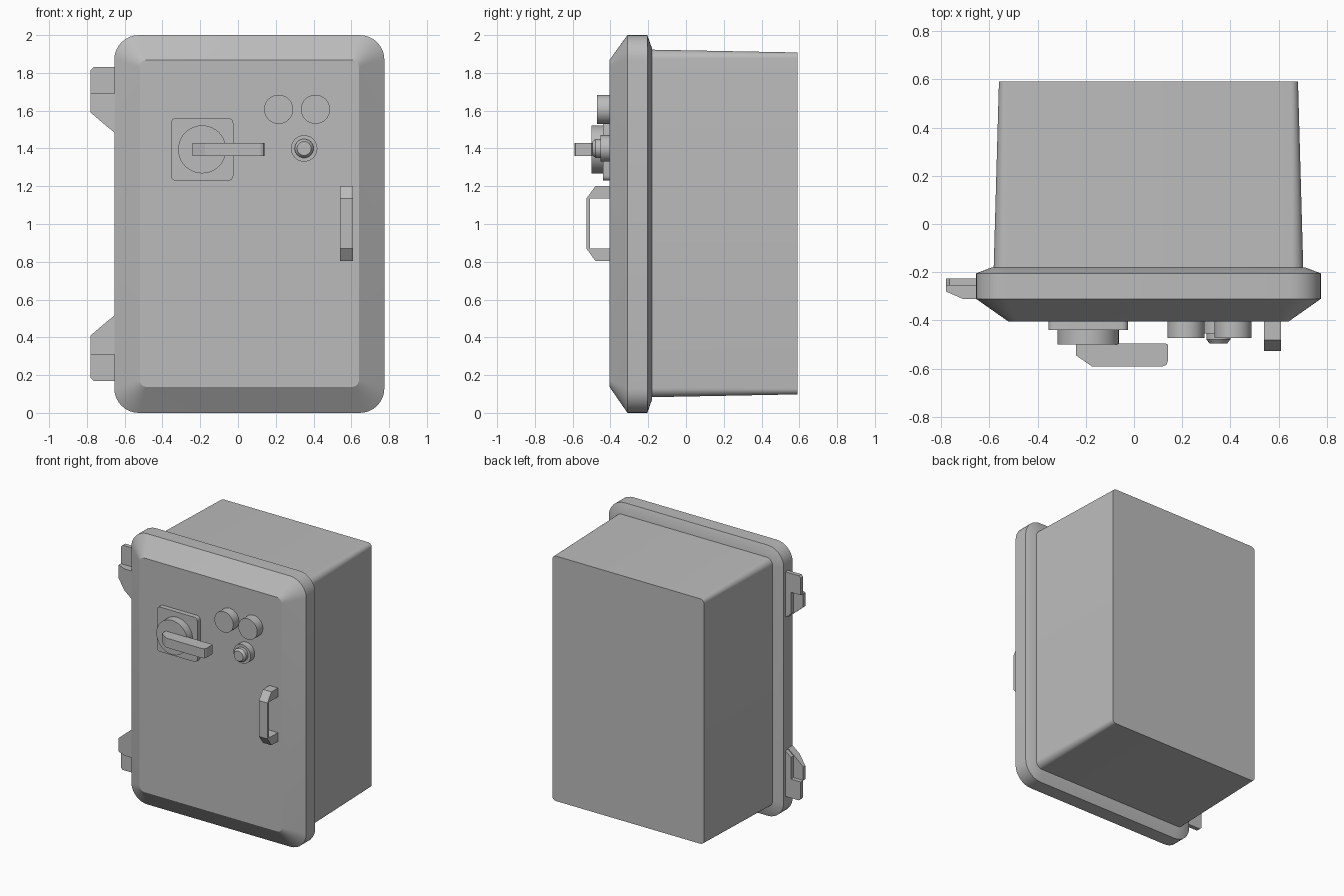
import bpy, bmesh, math
from mathutils import Vector

cube = bpy.data.objects.get("Cube")
if cube:
    bpy.data.objects.remove(cube, do_unlink=True)

grey = bpy.data.materials.new("enclosure grey")
grey.use_nodes = True
COLOUR = (0.5, 0.5, 0.5, 1)
grey.diffuse_color = COLOUR
grey.node_tree.nodes["Principled BSDF"].inputs["Base Color"].default_value = COLOUR


def loft(name, rings, smooth=True):
    """Skin equal-length rings of points and cap both ends."""
    bm = bmesh.new()
    loops = [[bm.verts.new(p) for p in ring] for ring in rings]
    n = len(loops[0])
    for a, b in zip(loops, loops[1:]):
        for i in range(n):
            j = (i + 1) % n
            bm.faces.new((a[i], a[j], b[j], b[i]))
    bm.faces.new(loops[0])
    bm.faces.new(loops[-1])
    bmesh.ops.recalc_face_normals(bm, faces=bm.faces)
    mesh = bpy.data.meshes.new(name)
    bm.to_mesh(mesh)
    bm.free()
    obj = bpy.data.objects.new(name, mesh)
    bpy.context.collection.objects.link(obj)
    mesh.materials.append(grey)
    if smooth:
        bpy.ops.object.select_all(action='DESELECT')
        obj.select_set(True)
        bpy.context.view_layer.objects.active = obj
        bpy.ops.object.shade_smooth_by_angle(angle=math.radians(25))
    return obj


def rounded(cx, cz, w, h, r, y, seg=8):
    """Rounded rectangle facing the front; w and h are half sizes."""
    pts = []
    for k, (sx, sz) in enumerate(((1, 1), (-1, 1), (-1, -1), (1, -1))):
        for i in range(seg + 1):
            a = math.pi / 2 * (k + i / seg)
            pts.append((cx + sx * (w - r) + r * math.cos(a), y,
                        cz + sz * (h - r) + r * math.sin(a)))
    return pts


def turned(name, x, z, profile, seg=40):
    """Round part along y from (radius, y) pairs."""
    ring = [2 * math.pi * i / seg for i in range(seg)]
    loft(name, [[(x + r * math.cos(a), y, z + r * math.sin(a)) for a in ring]
                for r, y in profile])


def prism(name, outline, axis, lo, hi):
    """Extrude a 2D outline along the given axis index."""
    def place(p, t):
        v = list(p)
        v.insert(axis, t)
        return Vector(v)
    loft(name, [[place(p, t) for p in outline] for t in (lo, hi)], False)


CX, CZ = 0.06, 1.0
FRONT = -0.405

# Door with bevelled front and a short slope to its back rim
loft("door", [rounded(CX, CZ + dz, w, h, r, y) for w, h, r, y, dz in (
    (0.58, 0.865, 0.035, FRONT, 0.003),
    (0.715, 1.0, 0.13, -0.31, 0),
    (0.715, 1.0, 0.13, -0.205, 0),
    (0.65, 0.93, 0.07, -0.18, 0))])

# Tapered box behind the door
loft("box", [rounded(CX, CZ + 0.003, w, h, r, y) for w, h, r, y in (
    (0.642, 0.92, 0.05, -0.19),
    (0.62, 0.905, 0.03, 0.59))])

# Hinges, mirrored about mid height
for label, s in (("upper", 1), ("lower", -1)):
    def flip(pts):
        return [(x, CZ + s * z) for x, z in pts]
    prism(label + "_hinge_plate", flip((
        (-0.64, 0.83), (-0.765, 0.83), (-0.78, 0.815), (-0.78, 0.69),
        (-0.70, 0.69), (-0.70, 0.53), (-0.64, 0.48))), 1, -0.255, -0.225)
    # Knuckle tapers toward its outer edge
    outline = flip(((-0.64, 0.69), (-0.71, 0.69), (-0.78, 0.69),
                    (-0.78, 0.59), (-0.71, 0.53), (-0.64, 0.472)))
    loft(label + "_hinge_arm", [
        [(x, -0.255, z) for x, z in outline],
        [(x, -0.28 if x < -0.75 else -0.31, z) for x, z in outline]], False)

# Rotary switch
SX, SZ = -0.19, 1.395
loft("switch_plate", [rounded(SX, SZ, 0.165, 0.165, 0.025, y, 4)
                      for y in (FRONT + 0.005, -0.44)])
turned("switch_dial", SX, SZ, ((0.127, -0.435), (0.127, -0.50)))
prism("switch_lever", ((-0.24, -0.495), (-0.24, -0.545), (-0.175, -0.59),
                       (0.12, -0.59), (0.134, -0.584), (0.14, -0.57),
                       (0.14, -0.50), (0.13, -0.495)), 2, 1.36, 1.43)

# Indicator buttons
for label, x in (("right", 0.215), ("left", 0.41)):
    turned(label + "_button", x, 1.607, ((0.077, FRONT + 0.005), (0.077, -0.472)))

# Lock with a chamfered knob
turned("lock_base", 0.35, 1.40, ((0.07, FRONT + 0.005), (0.07, -0.453)))
turned("lock_knob", 0.35, 1.40, ((0.05, -0.45), (0.05, -0.478), (0.037, -0.495)))

# Pull handle
prism("handle", ((-0.40, 1.20), (-0.48, 1.20), (-0.527, 1.135), (-0.527, 0.87),
                 (-0.48, 0.805), (-0.40, 0.805), (-0.40, 0.87), (-0.507, 0.87),
                 (-0.507, 1.135), (-0.40, 1.135)), 0, 0.54, 0.61)
